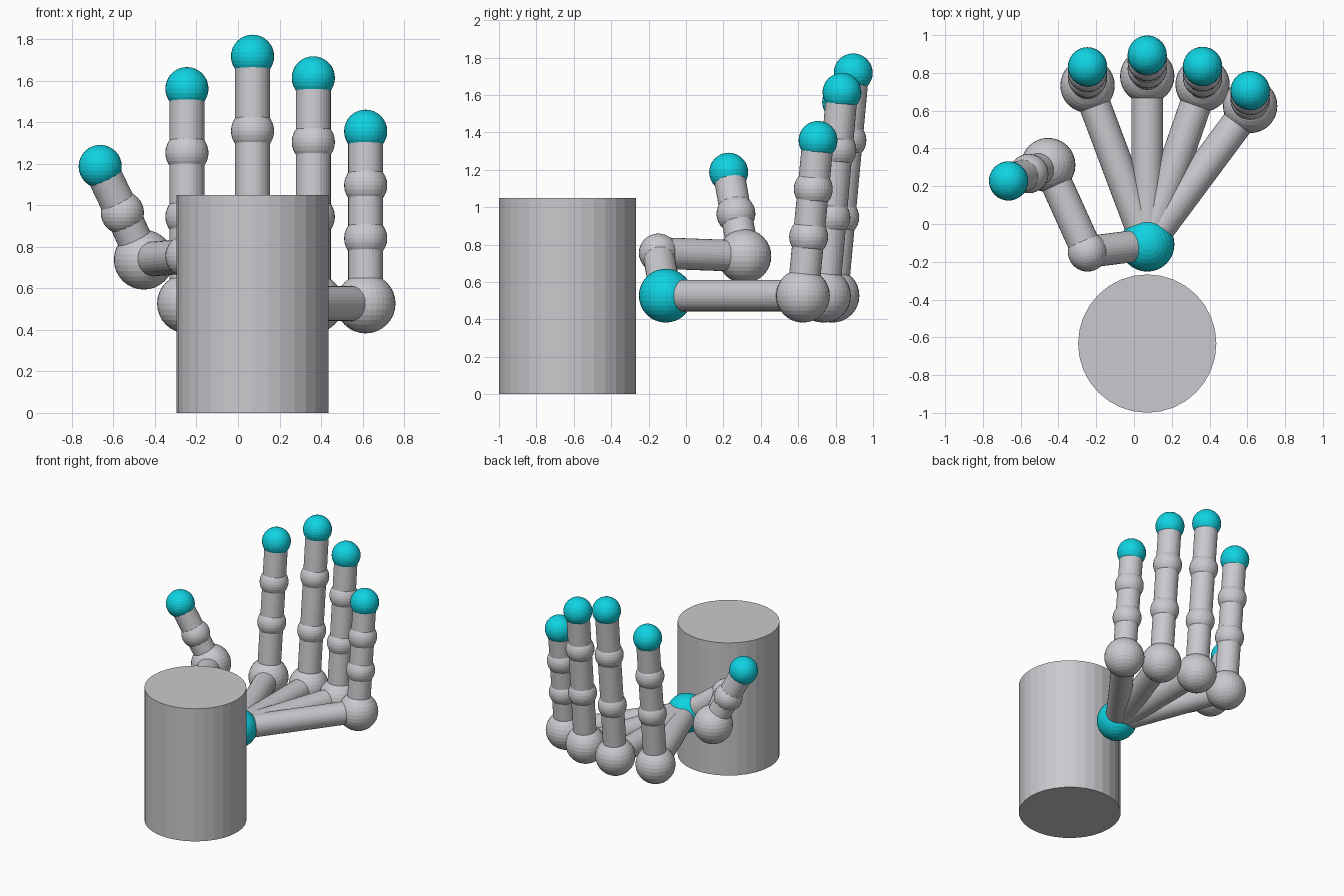
import bpy
from mathutils import Vector

if "Cube" in bpy.data.objects:
    bpy.data.objects.remove(bpy.data.objects["Cube"])


def material(name, rgb):
    m = bpy.data.materials.new(name)
    m.diffuse_color = (*rgb, 1)
    m.use_nodes = True
    m.node_tree.nodes["Principled BSDF"].inputs["Base Color"].default_value = m.diffuse_color
    return m


GREY = material("light grey", (0.59, 0.59, 0.62))
CYAN = material("cyan", (0.005, 0.65, 0.76))
BIG, SMALL, TUBE = 0.144, 0.104, 0.084


def finish(name, mat):
    ob = bpy.context.object
    ob.name = name
    ob.data.materials.append(mat)


def ball(name, pos, radius, mat=GREY):
    bpy.ops.mesh.primitive_uv_sphere_add(
        segments=32, ring_count=16, radius=radius, location=pos)
    finish(name, mat)


def tube(name, a, b, radius=TUBE):
    a, b = Vector(a), Vector(b)
    d = b - a
    bpy.ops.mesh.primitive_cylinder_add(
        vertices=32, radius=radius, depth=d.length, location=(a + b) / 2,
        rotation=d.to_track_quat('Z', 'Y').to_euler())
    finish(name, GREY)


# Forearm block
tube("forearm_cylinder", (0.07, -0.633, 0), (0.07, -0.633, 1.05), 0.366)

# Wrist
wrist = (0.07, -0.108, 0.527)
ball("wrist_ball", wrist, BIG, CYAN)

# Four fingers: x, knuckle y, tip y, heights of the two joints and the tip
fingers = {
    "index": (-0.246, 0.733, 0.832, (0.945, 1.253, 1.562)),
    "middle": (0.07, 0.783, 0.894, (0.945, 1.358, 1.718)),
    "ring": (0.363, 0.738, 0.834, (0.945, 1.305, 1.614)),
    "little": (0.615, 0.625, 0.706, (0.841, 1.097, 1.357)),
}
knuckle_z = 0.527
for name, (x, y0, y1, heights) in fingers.items():
    knuckle = (x, y0, knuckle_z)
    tube(name + "_palm_bone", wrist, knuckle)
    ball(name + "_knuckle", knuckle, BIG)
    previous = knuckle
    for i, z in enumerate(heights):
        t = (z - knuckle_z) / (heights[-1] - knuckle_z)
        point = (x, y0 + (y1 - y0) * t, z)
        tube(f"{name}_segment_{i + 1}", previous, point)
        if i < 2:
            ball(f"{name}_joint_{i + 1}", point, SMALL)
        else:
            ball(name + "_tip", point, SMALL, CYAN)
        previous = point

# Thumb
thumb = [
    ("root", (-0.246, -0.148, 0.755), SMALL, GREY),
    ("knuckle", (-0.454, 0.312, 0.738), BIG, GREY),
    ("joint", (-0.557, 0.267, 0.964), SMALL, GREY),
    ("tip", (-0.664, 0.228, 1.187), SMALL, CYAN),
]
previous = wrist
for part, point, radius, mat in thumb:
    tube("thumb_bone_to_" + part, previous, point)
    ball("thumb_" + part, point, radius, mat)
    previous = point
